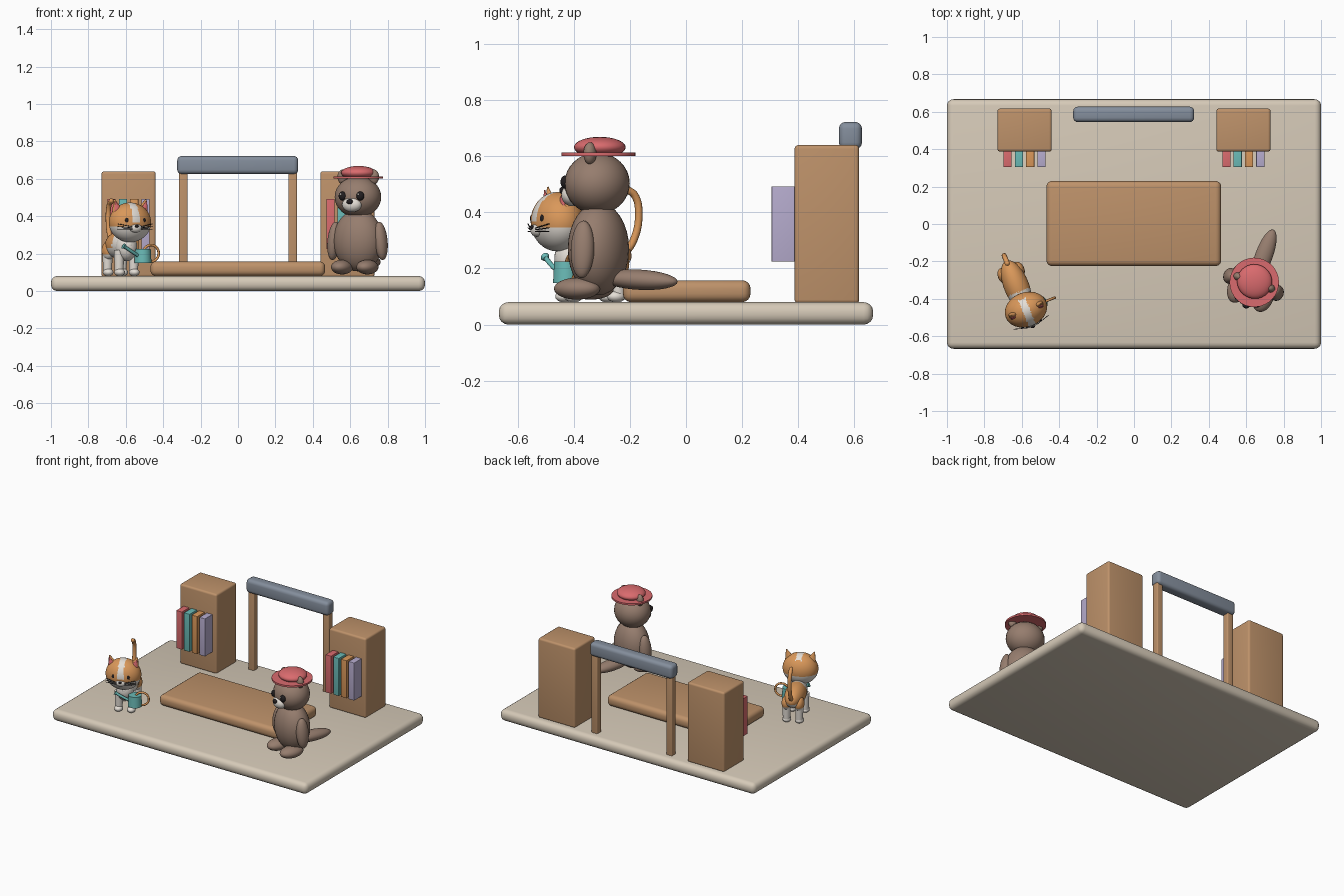
import bpy
import bmesh
from math import radians, pi, cos, sin
from mathutils import Matrix, Vector, Euler

old = bpy.data.objects.get("Cube")
if old:
    bpy.data.objects.remove(old)


def material(name, rgb):
    lin = [(c / 255 / 12.92 if c < 11 else ((c / 255 + 0.055) / 1.055) ** 2.4) for c in rgb] + [1]
    m = bpy.data.materials.new(name)
    m.use_nodes = True
    m.diffuse_color = lin
    m.node_tree.nodes["Principled BSDF"].inputs["Base Color"].default_value = lin
    return m


BEIGE = material("beige", (214, 202, 184))
WOOD = material("wood", (190, 146, 106))
GREY = material("slate_grey", (132, 142, 156))
RED = material("coral_red", (218, 107, 110))
TEAL = material("teal", (106, 186, 182))
ORANGE = material("orange", (218, 152, 90))
LILAC = material("lilac", (182, 172, 206))
BROWN = material("brown", (150, 125, 110))
WHITE = material("off_white", (228, 222, 214))
BLACK = material("black", (34, 30, 32))


def finish(name, bm, mats, matrix, rule=None, smooth=True):
    mesh = bpy.data.meshes.new(name)
    for f in bm.faces:
        f.smooth = smooth
        if rule:
            f.material_index = int(rule(f.calc_center_median()))
    bm.to_mesh(mesh)
    bm.free()
    for m in mats:
        mesh.materials.append(m)
    ob = bpy.data.objects.new(name, mesh)
    bpy.context.collection.objects.link(ob)
    ob.matrix_world = matrix
    return ob


def ball(name, frame, loc, radii, mats, rot=(0, 0, 0), rule=None, segs=32):
    bm = bmesh.new()
    bmesh.ops.create_uvsphere(bm, u_segments=segs, v_segments=segs // 2, radius=1)
    bmesh.ops.scale(bm, vec=radii, verts=bm.verts)
    m = frame @ Matrix.Translation(loc) @ Euler([radians(a) for a in rot]).to_matrix().to_4x4()
    return finish(name, bm, mats, m, rule)


def cone(name, frame, loc, r1, r2, height, mat, rot=(0, 0, 0), scale=(1, 1, 1)):
    bm = bmesh.new()
    bmesh.ops.create_cone(bm, cap_ends=True, segments=32, radius1=r1, radius2=r2, depth=height)
    bmesh.ops.scale(bm, vec=scale, verts=bm.verts)
    m = frame @ Matrix.Translation(loc) @ Euler([radians(a) for a in rot]).to_matrix().to_4x4()
    ob = finish(name, bm, [mat], m)
    ob.data.set_sharp_from_angle(angle=radians(40))
    return ob


def box(name, lo, hi, mat, bevel):
    lo, hi = Vector(lo), Vector(hi)
    bm = bmesh.new()
    bmesh.ops.create_cube(bm, size=1)
    bmesh.ops.scale(bm, vec=hi - lo, verts=bm.verts)
    ob = finish(name, bm, [mat], Matrix.Translation((lo + hi) / 2), smooth=False)
    mod = ob.modifiers.new("rounding", "BEVEL")
    mod.width = bevel
    mod.segments = 4
    bpy.context.view_layer.objects.active = ob
    ob.select_set(True)
    bpy.ops.object.modifier_apply(modifier=mod.name)
    bpy.ops.object.shade_smooth_by_angle(angle=radians(35))
    ob.select_set(False)
    return ob


def rod(name, frame, points, radius, mat, closed=False):
    cu = bpy.data.curves.new(name, "CURVE")
    cu.dimensions = "3D"
    cu.bevel_depth = radius
    cu.bevel_resolution = 3
    cu.use_fill_caps = True
    sp = cu.splines.new("BEZIER")
    sp.bezier_points.add(len(points) - 1)
    for p, co in zip(sp.bezier_points, points):
        p.co = co
        p.handle_left_type = p.handle_right_type = "AUTO"
    sp.use_cyclic_u = closed
    cu.materials.append(mat)
    ob = bpy.data.objects.new(name, cu)
    bpy.context.collection.objects.link(ob)
    ob.matrix_world = frame
    return ob


# Room: floor slab, low platform, frame and shelves with books
box("floor", (-1, -0.667, 0), (1, 0.667, 0.08), BEIGE, 0.034)
box("platform", (-0.468, -0.225, 0.08), (0.466, 0.23, 0.158), WOOD, 0.03)
box("frame_beam", (-0.325, 0.545, 0.625), (0.322, 0.627, 0.722), GREY, 0.024)
for side, s in (("left", 1), ("right", -1)):
    box(side + "_post", (s * 0.293 - 0.023, 0.563, 0.07), (s * 0.293 + 0.023, 0.609, 0.64), WOOD, 0.006)
    x = s * 0.585
    box(side + "_shelf", (x - 0.145, 0.387, 0.075), (x + 0.145, 0.617, 0.64), WOOD, 0.014)
    for i, mat in enumerate((RED, TEAL, ORANGE, LILAC)):
        bx = x - 0.091 + i * 0.0605
        box(f"{side}_book_{i + 1}", (bx - 0.022, 0.305, 0.225), (bx + 0.022, 0.4, 0.492), mat, 0.002)

# Seated brown animal
A = Matrix.Translation((0.643, -0.312, 0)) @ Matrix.Rotation(radians(-20), 4, "Z")
ball("animal_body", A, (0, 0, 0.27), (0.137, 0.105, 0.165), [BROWN])
ball("animal_head", A, (0, -0.005, 0.503), (0.126, 0.115, 0.11), [BROWN])
ball("animal_tail", A, (0, 0.155, 0.16), (0.047, 0.145, 0.036), [BROWN], rot=(-3, 0, 0))
ball("animal_muzzle", A, (0, -0.1, 0.462), (0.054, 0.036, 0.04), [WHITE])
ball("animal_nose", A, (0, -0.135, 0.478), (0.018, 0.012, 0.014), [BLACK], segs=16)
for side, s in (("left", 1), ("right", -1)):
    ball(f"animal_{side}_ear", A, (s * 0.088, 0, 0.61), (0.029, 0.023, 0.04), [BROWN], segs=20)
    ball(f"animal_{side}_arm", A, (s * 0.133, -0.012, 0.268), (0.035, 0.043, 0.103), [BROWN], rot=(0, -s * 6, 0))
    ball(f"animal_{side}_foot", A, (s * 0.072, -0.055, 0.128), (0.055, 0.085, 0.039), [BROWN])
    ball(f"animal_{side}_eye", A, (s * 0.05, -0.107, 0.508), (0.022, 0.017, 0.024), [BLACK], segs=20)
    ball(f"animal_{side}_eye_glint", A, (s * 0.05 - 0.006, -0.121, 0.517), (0.006, 0.005, 0.006), [WHITE], segs=12)
cone("hat_brim", A, (0, 0, 0.607), 0.132, 0.132, 0.012, RED)
ball("hat_crown", A, (0, 0.005, 0.632), (0.094, 0.092, 0.037), [RED])

# Standing patched cat
C = Matrix.Translation((-0.625, -0.34, 0)) @ Matrix.Rotation(radians(22), 4, "Z")
ball("cat_body", C, (0, 0.01, 0.245), (0.067, 0.145, 0.074), [ORANGE, WHITE], segs=64,
     rule=lambda p: p.z < -0.015 or -0.09 < p.y < -0.035 or p.y < -0.12)
ball("cat_chest", C, (0, -0.075, 0.235), (0.058, 0.06, 0.075), [WHITE])
ball("cat_head", C, (0, -0.127, 0.367), (0.116, 0.092, 0.106), [ORANGE, WHITE], segs=64,
     rule=lambda p: p.z < -0.02 or (abs(p.x) < 0.02 and p.z > 0 and p.y < 0.06))
ball("cat_muzzle", C, (0, -0.207, 0.337), (0.036, 0.02, 0.024), [WHITE], segs=20)
ball("cat_nose", C, (0, -0.226, 0.347), (0.011, 0.007, 0.008), [BLACK], segs=12)
for side, s in (("left", 1), ("right", -1)):
    ball(f"cat_{side}_eye", C, (s * 0.047, -0.204, 0.378), (0.013, 0.009, 0.015), [BLACK], segs=16)
    cone(f"cat_{side}_ear", C, (s * 0.08, -0.127, 0.453), 0.036, 0.004, 0.078, ORANGE,
         rot=(0, s * 18, 0), scale=(1, 0.6, 1))
    cone(f"cat_{side}_inner_ear", C, (s * 0.081, -0.14, 0.45), 0.026, 0.003, 0.062, RED,
         rot=(0, s * 18, 0), scale=(1, 0.5, 1))
    for i in (-1, 0, 1):
        rod(f"cat_{side}_whisker_{i + 2}", C,
            [(s * 0.025, -0.222, 0.338 + i * 0.006), (s * 0.1, -0.2, 0.345 + i * 0.014)], 0.0018, BLACK)
    for end, y in (("front", -0.075), ("rear", 0.09)):
        cone(f"cat_{end}_{side}_leg", C, (s * 0.042, y, 0.155), 0.023, 0.028, 0.13, WHITE)
        ball(f"cat_{end}_{side}_paw", C, (s * 0.042, y - 0.008, 0.1), (0.028, 0.034, 0.021), [WHITE], segs=20)
    ball(f"cat_{side}_thigh", C, (s * 0.042, 0.085, 0.215), (0.032, 0.045, 0.05), [ORANGE, WHITE],
         rule=lambda p: p.z < -0.02)
rod("cat_tail", C, [(0, 0.13, 0.25), (0, 0.165, 0.3), (0, 0.185, 0.39), (0, 0.17, 0.46), (0, 0.14, 0.482)],
    0.0135, ORANGE)
ball("cat_tail_tip", C, (0, 0.14, 0.482), (0.0135, 0.0135, 0.0135), [ORANGE], segs=16)

# Watering can carried by the cat
cone("can_body", C, (0.075, -0.125, 0.187), 0.046, 0.042, 0.076, TEAL)
rod("can_spout", C, [(0.045, -0.14, 0.187), (0, -0.15, 0.212), (-0.042, -0.155, 0.237)], 0.009, TEAL)
cone("can_rose", C, (-0.044, -0.155, 0.238), 0.016, 0.01, 0.014, TEAL, rot=(0, 120, 0))
rod("can_handle", C, [(0.122 + 0.044 * cos(a), -0.125, 0.202 + 0.044 * sin(a))
                      for a in (k * pi / 4 for k in range(8))], 0.007, ORANGE, closed=True)
